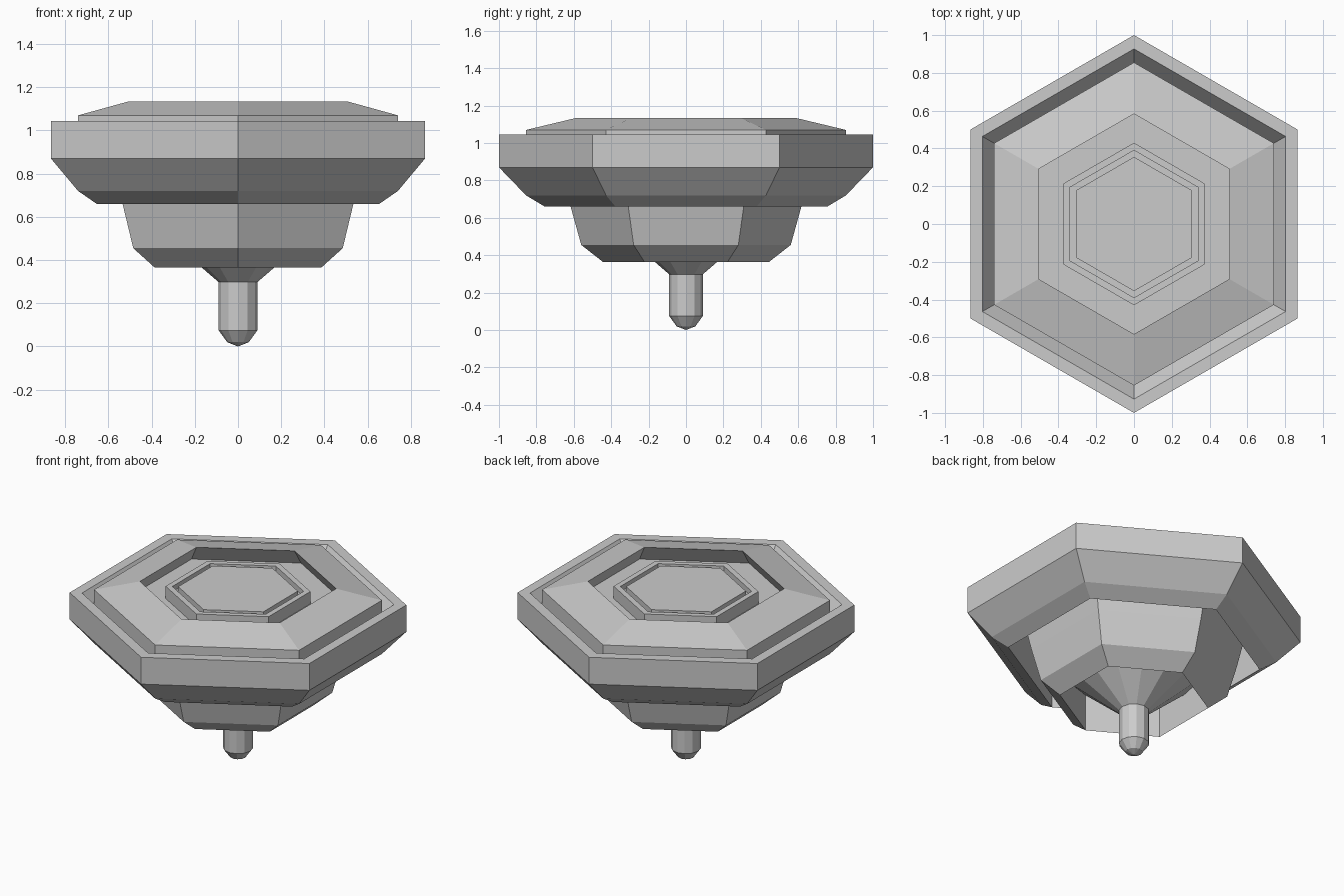
import bpy, bmesh, math

if "Cube" in bpy.data.objects:
    bpy.data.objects.remove(bpy.data.objects["Cube"])


def lathe(name, profile, sides, start, closed=True):
    """Spin an (r, z) profile into a flat-faced solid with the given sides."""
    bm = bmesh.new()
    rings = []
    for r, z in profile:
        if r == 0:
            rings.append([bm.verts.new((0, 0, z))] * sides)
        else:
            rings.append([bm.verts.new((r * math.cos(start + math.tau * k / sides),
                                        r * math.sin(start + math.tau * k / sides), z))
                          for k in range(sides)])
    pairs = list(zip(rings, rings[1:]))
    if closed:
        pairs.append((rings[-1], rings[0]))
    for a, b in pairs:
        for k in range(sides):
            n = (k + 1) % sides
            corners = list(dict.fromkeys((a[k], a[n], b[n], b[k])))
            if len(corners) > 2:
                bm.faces.new(corners)
    bmesh.ops.recalc_face_normals(bm, faces=bm.faces)
    mesh = bpy.data.meshes.new(name)
    bm.to_mesh(mesh)
    bm.free()
    obj = bpy.data.objects.new(name, mesh)
    bpy.context.collection.objects.link(obj)
    return obj


def hexagon(name, profile, closed=True):
    return lathe(name, profile, 6, math.pi / 2, closed)


# Outer skirt with a sharp lower lip and a sloped groove inside the top rim
hexagon("outer_rim", [(.755, .66), (.855, .72), (1, .87), (1, 1.045),
                      (.927, 1.045), (.855, .95), (.755, .95)])

# Hollow lower body
hexagon("lower_body", [(.445, .365), (.56, .455), (.617, .66), (.685, .95), (.445, .95)])

# Raised sloped ring on top, undercut on its inside
hexagon("top_ring", [(.855, .95), (.855, 1.07), (.583, 1.135), (.65, 1.03), (.65, .95)])

# Floor closing the wheel
hexagon("floor_plate", [(0, .95), (.8, .95), (.8, 1.03), (0, 1.03)], closed=False)

# Centre plate with a thin groove
hexagon("centre_plate", [(0, 1.03), (.43, 1.03), (.43, 1.11), (.39, 1.11), (.39, 1.075),
                         (.355, 1.075), (.355, 1.11), (0, 1.11)], closed=False)

# Cone, shaft and rounded tip
lathe("spin_tip", [(0, 0), (.05, .02), (.09, .075), (.09, .298), (.44, .6), (0, .6)],
      12, 0, closed=False)
